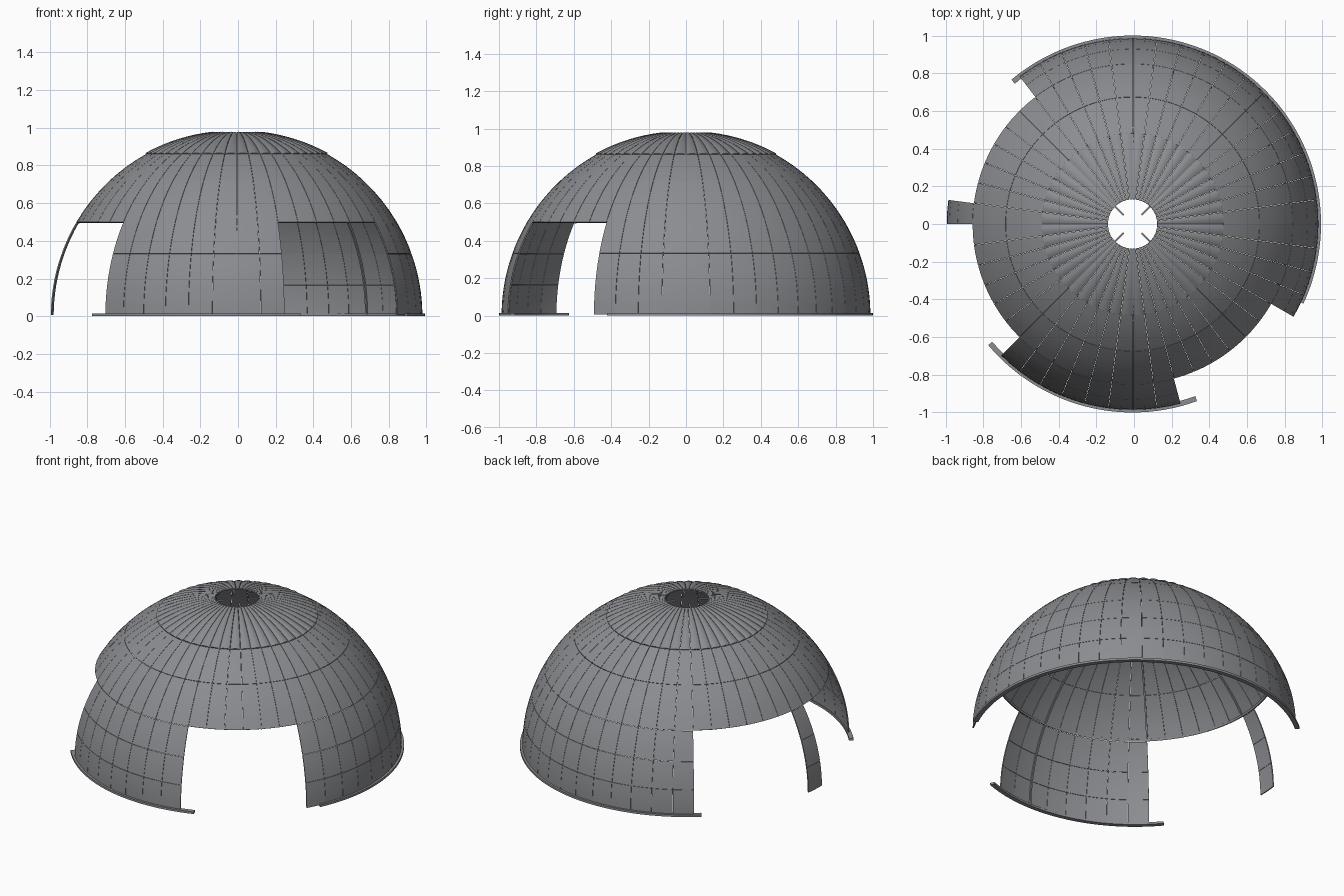
import bpy, bmesh
from math import sin, cos, pi, radians

if "Cube" in bpy.data.objects:
    bpy.data.objects.remove(bpy.data.objects["Cube"])

CX = -0.0075          # dome axis
R = 0.986             # outer radius of the shell
T = 0.007             # panel thickness
STEP = 7.5            # width of one panel in degrees
GAP = 0.0009          # half joint between panels

grey = bpy.data.materials.new("slate_grey")
grey.diffuse_color = (0.26, 0.265, 0.28, 1)
grey.use_nodes = True
grey.node_tree.nodes["Principled BSDF"].inputs["Base Color"].default_value = grey.diffuse_color


def ball(az, el, r):
    a, e = radians(az), radians(el)
    return (CX + r * cos(e) * cos(a), r * cos(e) * sin(a), r * sin(e))


def block(bm, f, nu, nv):
    """Closed curved slab; f(u, v, w) maps the unit cube into space."""
    g = [[[bm.verts.new(f(i / nu, j / nv, k)) for k in (0, 1)]
          for j in range(nv + 1)] for i in range(nu + 1)]
    for i in range(nu):
        for j in range(nv):
            for k in (0, 1):
                q = [g[i][j][k], g[i + 1][j][k], g[i + 1][j + 1][k], g[i][j + 1][k]]
                bm.faces.new(q if k else q[::-1])
    for i in range(nu):
        for j in (0, nv):
            bm.faces.new([g[i][j][0], g[i + 1][j][0], g[i + 1][j][1], g[i][j][1]])
    for j in range(nv):
        for i in (0, nu):
            bm.faces.new([g[i][j][0], g[i][j + 1][0], g[i][j + 1][1], g[i][j][1]])


def finish(name, bm):
    bmesh.ops.recalc_face_normals(bm, faces=bm.faces)
    me = bpy.data.meshes.new(name)
    bm.to_mesh(me)
    bm.free()
    me.materials.append(grey)
    ob = bpy.data.objects.new(name, me)
    bpy.context.collection.objects.link(ob)
    bpy.ops.object.select_all(action='DESELECT')
    ob.select_set(True)
    bpy.context.view_layer.objects.active = ob
    bpy.ops.object.shade_smooth_by_angle(angle=radians(30))


def panels(name, start, end, rows, bulge=0.0, nu=2, nv=4):
    """Grid of separate curved plates; bulge rounds each plate outward."""
    bm = bmesh.new()
    for n in range(round((end - start) / STEP)):
        a0 = start + n * STEP
        for e0, e1 in zip(rows, rows[1:]):
            g = GAP * 180 / pi

            def f(u, v, w):
                el = e0 + g + (e1 - e0 - 2 * g) * v
                ga = g / cos(radians(el))
                az = a0 + ga + (STEP - 2 * ga) * u
                r = R - T + T * w + bulge * cos(radians(el)) * sin(pi * u)
                return ball(az, el, r)
            block(bm, f, nu, nv)
    finish(name, bm)


def rail(name, start, end):
    """Flat curved track on the ground."""
    bm = bmesh.new()

    def f(u, v, w):
        x, y, _ = ball(start + (end - start) * u, 0, 0.972 + 0.028 * w)
        return (x, y, 0.014 * v)
    block(bm, f, round((end - start) / 2.5), 1)
    finish(name, bm)


def hoop(name, el):
    """Thin ring stiffener inside the shell."""
    bm = bmesh.new()
    block(bm, lambda u, v, w: ball(360 * u, el + 0.8 * v, R - T - 0.008 + 0.0078 * w), 144, 1)
    finish(name, bm)


def ribs(name, spans):
    """Thin meridian stiffeners; spans hold azimuth, lowest and highest elevation."""
    bm = bmesh.new()
    for az, lo, hi in spans:
        a = radians(az)

        def f(u, v, w):
            x, y, z = ball(az, lo + (hi - lo) * v, R - T - 0.010 + 0.0098 * w)
            s = 0.010 * (u - 0.5)
            return (x - s * sin(a), y + s * cos(a), z)
        block(bm, f, 1, 24)
    finish(name, bm)


LOW = [0.3, 9.7, 19.7, 30.5]
HIGH = [30.5, 46.9, 60.8]

# ridged crown around the top opening
panels("crown_petals", 0, 360, [60.8, 82.4], bulge=0.014, nu=6, nv=8)
# complete upper bands
panels("upper_panels", 0, 360, HIGH)
# lower walls with doorways between them
panels("main_wall", -30, 127.5, LOW)
panels("front_wall", -135, -75, LOW)
panels("side_strip", 172.5, 180, LOW)

# ground tracks under the walls
rail("main_rail", -25, 130)
rail("front_rail", -140, -70)

# inner frame
hoop("middle_hoop", 30.6)
hoop("crown_hoop", 60.4)
ribs("wall_ribs", [(a, 0.5, 30.5) for a in (0, 45, 90, -90)])
ribs("upper_ribs", [(45 * i, 30.5, 86 if i % 2 else 82) for i in range(8)])
